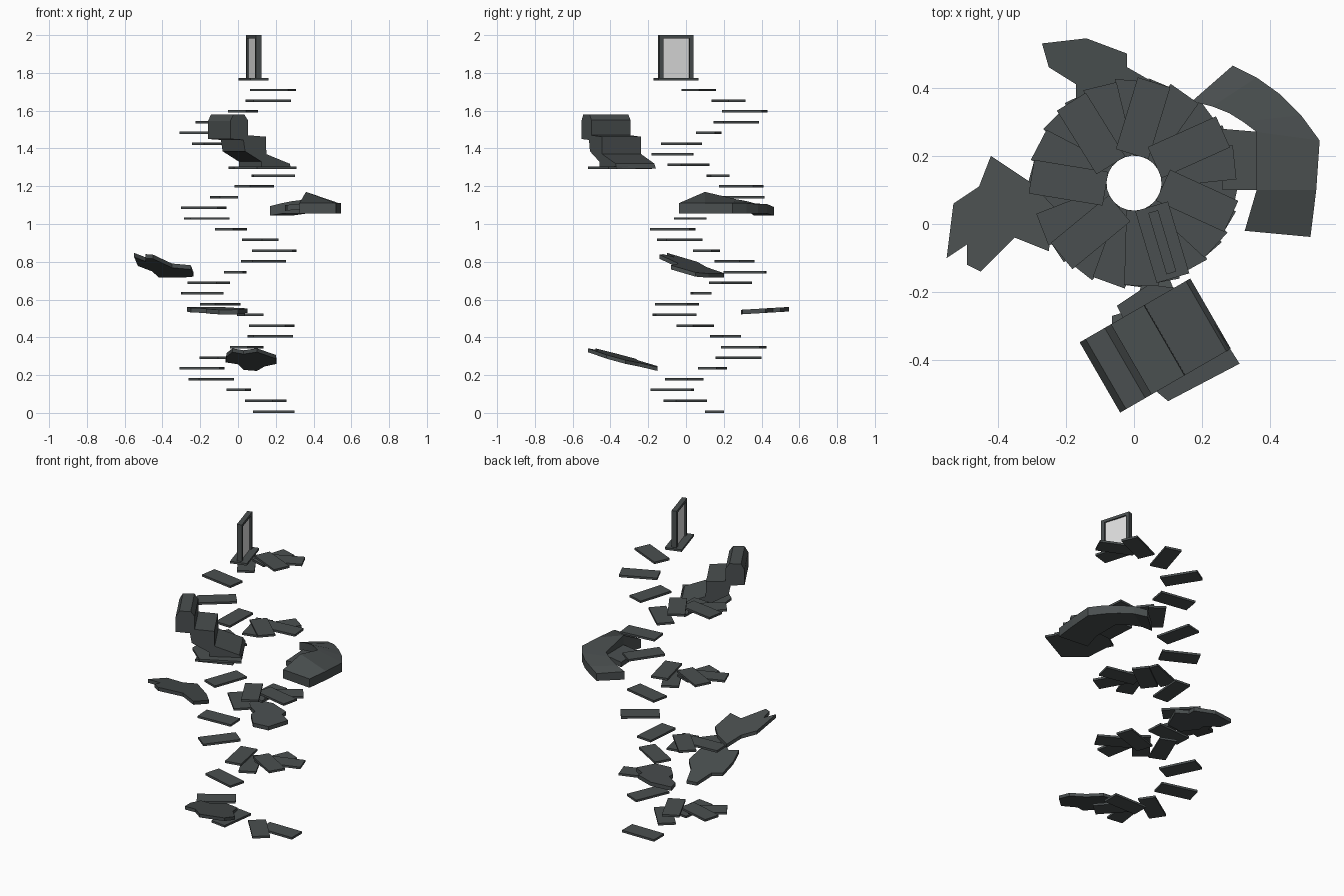
import bpy, bmesh, math
from mathutils import Matrix, Vector

if "Cube" in bpy.data.objects:
    bpy.data.objects.remove(bpy.data.objects["Cube"])

def mat(name, c):
    m = bpy.data.materials.new(name)
    m.diffuse_color = (*c, 1)
    m.use_nodes = True
    m.node_tree.nodes["Principled BSDF"].inputs["Base Color"].default_value = m.diffuse_color
    return m

SLATE = mat("dark slate", (0.068, 0.078, 0.079))
PALE = mat("pale panel", (0.75, 0.75, 0.75))

def finish(name, bm, m):
    bmesh.ops.recalc_face_normals(bm, faces=bm.faces)
    me = bpy.data.meshes.new(name)
    bm.to_mesh(me)
    bm.free()
    me.materials.append(m)
    ob = bpy.data.objects.new(name, me)
    bpy.context.collection.objects.link(ob)
    return ob

def box(name, size, local, matrix, m=SLATE):
    bm = bmesh.new()
    bmesh.ops.create_cube(bm, size=1, matrix=matrix @ Matrix.Translation(local) @ Matrix.Diagonal((*size, 1)))
    return finish(name, bm, m)

def extrude(name, pts, vec, m=SLATE):
    bm = bmesh.new()
    f = bm.faces.new([bm.verts.new(p) for p in pts])
    r = bmesh.ops.extrude_face_region(bm, geom=[f])
    bmesh.ops.translate(bm, vec=vec, verts=[v for v in r["geom"] if isinstance(v, bmesh.types.BMVert)])
    return finish(name, bm, m)

def slab(name, outline, z, thick=0.02):
    """Tilted ledge; z(x, y) gives the top height."""
    return extrude(name, [(x, y, z(x, y)) for x, y in outline], (0, 0, -thick))

# floating spiral treads
N, RISE, TURN = 32, 0.0567, math.radians(-48.82)
def tread_matrix(i):
    return Matrix.Translation((0, 0.12, i * RISE)) @ Matrix.Rotation(i * TURN, 4, 'Z')
for i in range(N):
    box(f"tread_{i + 1}", (0.22, 0.1, 0.013), (0.19, 0.03, 0.0085 if i else 0.0065), tread_matrix(i))

# doorway on the last tread
top = tread_matrix(N - 1)
z0 = 0.014
h = 2 - (N - 1) * RISE - z0
for s in (-1, 1):
    box("door_post", (0.022, 0.03, h), (0.19 + s * 0.083, 0.03, z0 + h / 2), top)
box("door_lintel", (0.188, 0.03, 0.017), (0.19, 0.03, z0 + h - 0.0085), top)
box("door_panel", (0.146, 0.012, h - 0.017), (0.19, 0.03, z0 + (h - 0.017) / 2), top, PALE)

# three thin rock ledges
slab("front_ledge", [(.03, -.15), (.1, -.15), (.14, -.25), (.205, -.32), (.2, -.42), (.1, -.52), (.03, -.46),
                     (-.03, -.48), (-.06, -.38), (-.065, -.27), (0, -.25)],
     lambda x, y: .25 - .27 * (y + .15) - .08 * x)
slab("back_ledge", [(-.27, .53), (-.14, .545), (-.02, .5), (-.02, .46), (.05, .42), (0, .3), (-.1, .29),
                    (-.17, .37), (-.17, .41), (-.25, .46)], lambda x, y: .545 + .06 * (y - .28), .024)
slab("left_ledge", [(-.42, .2), (-.3, .12), (-.235, .05), (-.25, -.08), (-.35, -.04), (-.45, -.14), (-.49, -.12),
                    (-.49, -.06), (-.55, -.1), (-.53, .06), (-.455, .11)],
     lambda x, y: .74 - .2 * (x + .42) - .27 * (y - .2), .022)

# curved ramp on the right: inner and outer edge stations
stations = [((.17, .36, 1.095), (.29, .465, 1.09)), ((.23, .345, 1.11), (.36, .43, 1.105)),
            ((.28, .325, 1.12), (.43, .38, 1.105)), ((.32, .3, 1.125), (.49, .32, 1.11)),
            ((.36, .27, 1.13), (.545, .245, 1.11)), ((.36, .1, 1.17), (.535, .1, 1.11)),
            ((.325, -.02, 1.11), (.518, -.038, 1.11))]
bm = bmesh.new()
rings = []
for a, b in stations:
    low = 1.055 if a[2] > 1.1 else 1.045
    rings.append([bm.verts.new(p) for p in (a, b, (b[0], b[1], low), (a[0], a[1], low))])
for p, q in zip(rings, rings[1:]):
    for k in range(4):
        bm.faces.new((p[k], p[(k + 1) % 4], q[(k + 1) % 4], q[k]))
bm.faces.new(rings[0])
bm.faces.new(rings[-1])
finish("curved_ramp", bm, SLATE)
slab("ramp_link", [(.25, .28), (.37, .27), (.37, .1), (.26, .1)], lambda x, y: 1.1 + .1 * (x - .25), .03)

# stepped block outcrop at the front: side profile swept across its width
u, v = Vector((.866, .5, 0)), Vector((-.5, .866, 0))
org = Vector((.07, -.365, 0))
profile = [(-.19, 1.45), (-.19, 1.545), (-.17, 1.58), (-.105, 1.58), (-.083, 1.55), (-.083, 1.47), (.028, 1.462),
           (.03, 1.37), (.17, 1.32), (.185, 1.295), (0, 1.295), (0, 1.33), (-.1, 1.385), (-.11, 1.445)]
extrude("stepped_block", [org + u * a - v * .108 + Vector((0, 0, z)) for a, z in profile], v * .238)
slab("block_base", [(-.05, -.24), (-.03, -.28), (-.02, -.42), (.1, -.52), (.31, -.41), (.17, -.19), (.04, -.18)],
     lambda x, y: 1.305, .013)
